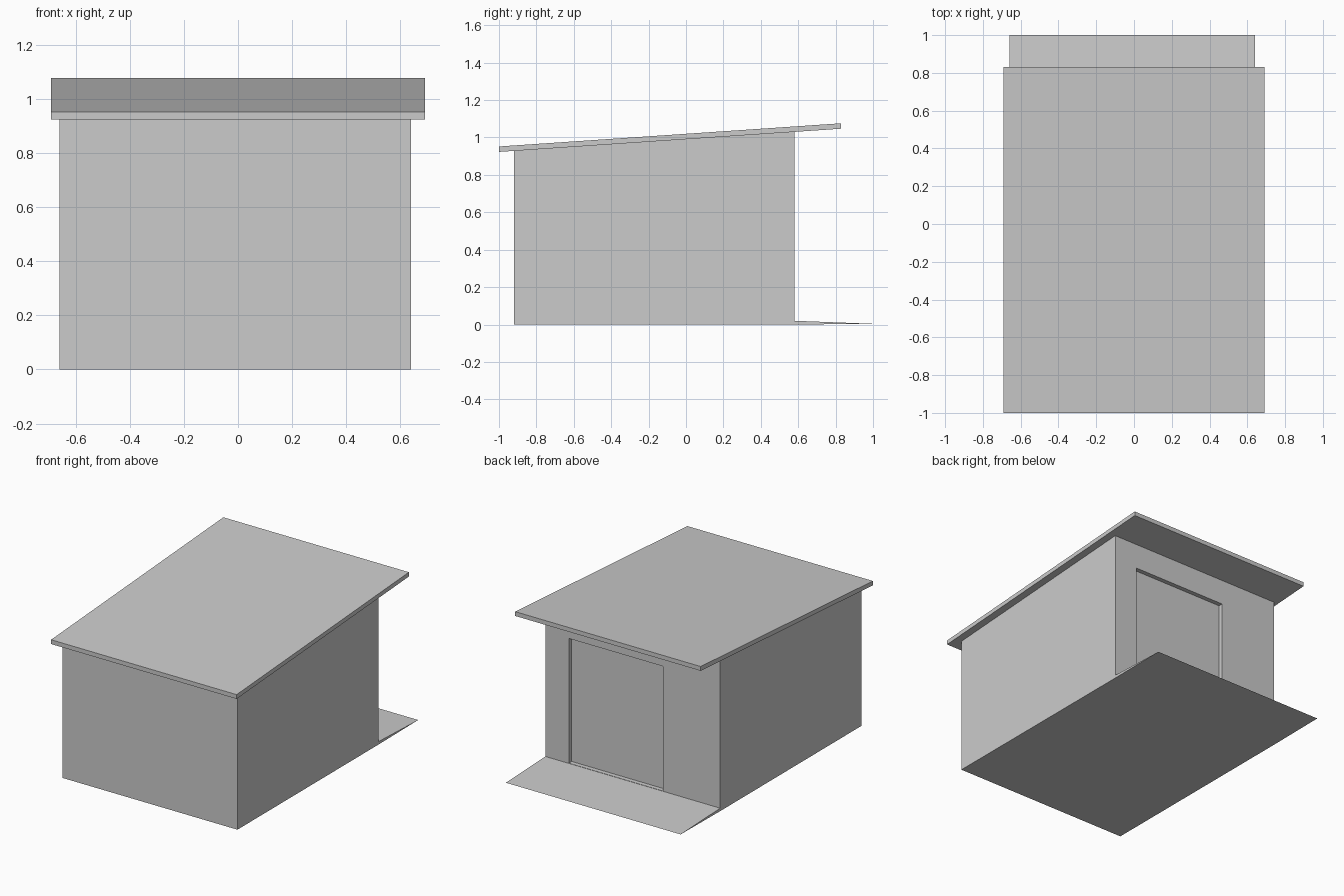
import bpy, bmesh

if "Cube" in bpy.data.objects:
    bpy.data.objects.remove(bpy.data.objects["Cube"])


def extrude_profile(name, profile, x0, x1):
    """Extrude a (y, z) outline along x into a closed solid."""
    bm = bmesh.new()
    face = bm.faces.new([bm.verts.new((x0, y, z)) for y, z in profile])
    ext = bmesh.ops.extrude_face_region(bm, geom=[face])
    verts = [g for g in ext["geom"] if isinstance(g, bmesh.types.BMVert)]
    bmesh.ops.translate(bm, verts=verts, vec=(x1 - x0, 0, 0))
    bmesh.ops.recalc_face_normals(bm, faces=bm.faces)
    mesh = bpy.data.meshes.new(name)
    bm.to_mesh(mesh)
    bm.free()
    obj = bpy.data.objects.new(name, mesh)
    bpy.context.collection.objects.link(obj)
    return obj


# roof: thin slab rising toward the doorway side
ROOF_FRONT, ROOF_BACK = -1.0, 0.83
LOW, HIGH, THICK = 0.923, 1.047, 0.029
SLOPE = (HIGH - LOW) / (ROOF_BACK - ROOF_FRONT)


def roof_under(y):
    return LOW + SLOPE * (y - ROOF_FRONT)


extrude_profile("roof", [(ROOF_FRONT, LOW), (ROOF_BACK, HIGH),
                         (ROOF_BACK, HIGH + THICK), (ROOF_FRONT, LOW + THICK)],
                -0.69, 0.69)

# walls
FRONT, BACK, LEFT, RIGHT = -0.92, 0.58, -0.66, 0.64
SILL = 0.02
walls = extrude_profile("walls_and_ramp",
                        [(FRONT, 0), (BACK, 0), (1.0, 0.004), (BACK, SILL),
                         (BACK, roof_under(BACK)), (FRONT, roof_under(FRONT))],
                        LEFT, RIGHT)

# door recess cut into the back wall
DEPTH = 0.03
cutter = extrude_profile("door_cutter",
                         [(BACK - DEPTH, SILL + 0.002), (BACK + 0.1, SILL + 0.002),
                          (BACK + 0.1, 0.86), (BACK - DEPTH, 0.86)],
                         -0.235, 0.465)
cutter.hide_render = True
cut = walls.modifiers.new("door_recess", 'BOOLEAN')
cut.operation = 'DIFFERENCE'
cut.solver = 'EXACT'
cut.object = cutter
bpy.context.view_layer.objects.active = walls
bpy.ops.object.modifier_apply(modifier=cut.name)
bpy.data.objects.remove(cutter)
